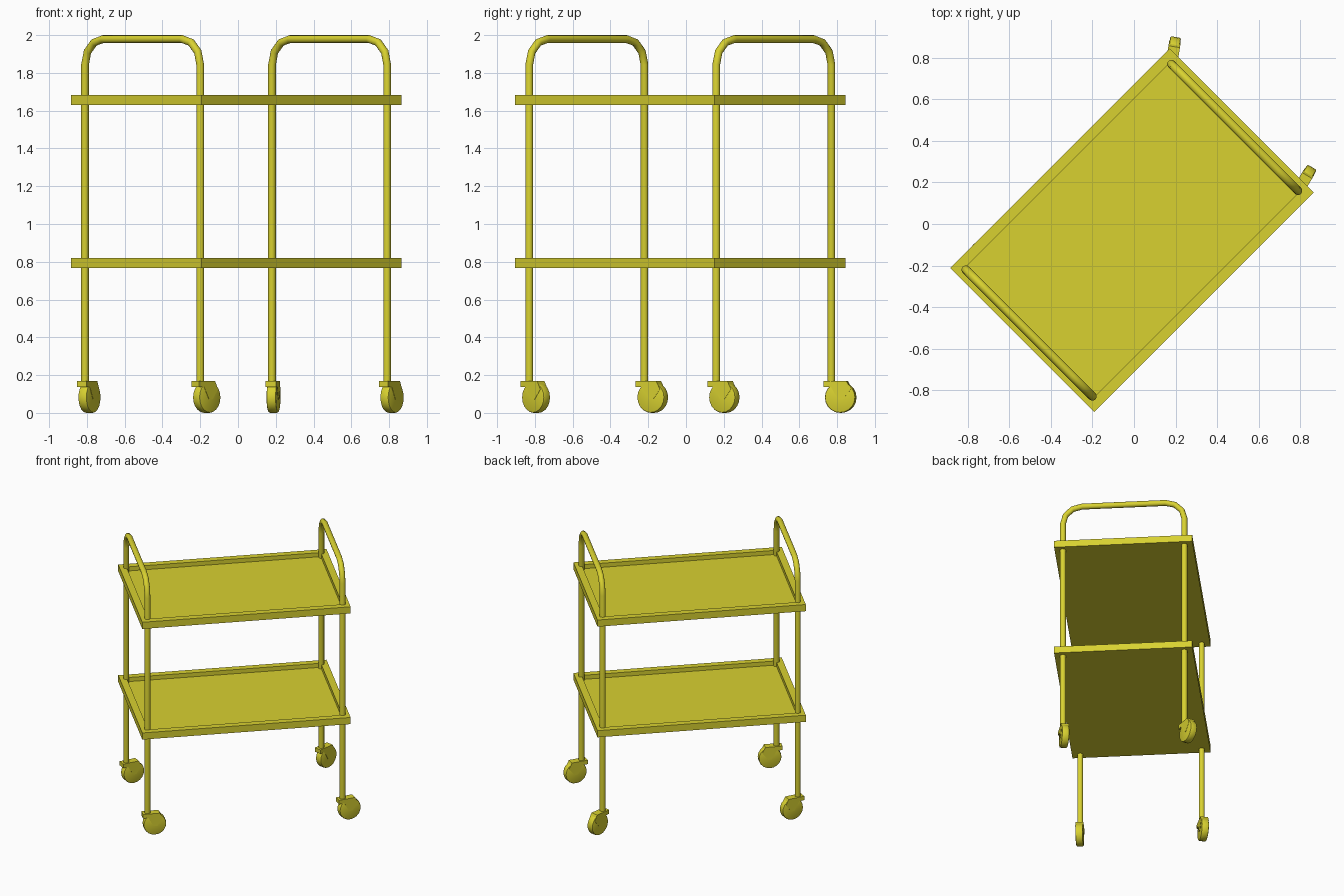
import bpy, bmesh, math
from mathutils import Matrix, Vector

if "Cube" in bpy.data.objects:
    bpy.data.objects.remove(bpy.data.objects["Cube"])

yellow = bpy.data.materials.new("yellow_paint")
yellow.diffuse_color = (0.69, 0.64, 0.03, 1)
yellow.use_nodes = True
yellow.node_tree.nodes["Principled BSDF"].inputs["Base Color"].default_value = yellow.diffuse_color

# the whole trolley is turned 45 degrees
FRAME = Matrix.Translation((-0.01, -0.03, 0)) @ Matrix.Rotation(math.radians(45), 4, 'Z')
LEG_X, LEG_Y = 0.70, 0.431


def finish(name, bm, matrix, smooth=False):
    bmesh.ops.recalc_face_normals(bm, faces=bm.faces)
    mesh = bpy.data.meshes.new(name)
    bm.to_mesh(mesh)
    bm.free()
    mesh.materials.append(yellow)
    obj = bpy.data.objects.new(name, mesh)
    bpy.context.collection.objects.link(obj)
    obj.matrix_world = matrix
    if smooth:
        select(obj)
        bpy.ops.object.shade_smooth_by_angle(angle=math.radians(35))
    return obj


def select(obj):
    bpy.ops.object.select_all(action='DESELECT')
    obj.select_set(True)
    bpy.context.view_layer.objects.active = obj


def tray(name, z):
    # slab with a wide rim and a sunken floor
    bm = bmesh.new()
    bmesh.ops.create_cube(bm, size=1, matrix=Matrix.Translation((0, 0, z)) @ Matrix.Diagonal((1.495, 0.98, 0.052, 1)))
    top = max(bm.faces, key=lambda f: f.calc_center_median().z)
    bmesh.ops.inset_region(bm, faces=[top], thickness=0.071)
    floor = bmesh.ops.extrude_face_region(bm, geom=[top])["geom"]
    bmesh.ops.delete(bm, geom=[top], context='FACES_ONLY')
    bmesh.ops.translate(bm, verts=[v for v in floor if isinstance(v, bmesh.types.BMVert)], vec=(0, 0, -0.032))
    finish(name, bm, FRAME)


def hoop(name, x):
    # two legs joined by a handle with rounded corners
    r, top = 0.135, 1.979
    arc = [(LEG_Y - r + r * math.cos(a), top - r + r * math.sin(a))
           for a in (math.radians(d) for d in (0, 30, 60, 90))]
    half = [(LEG_Y, 0.14)] + arc
    path = half + [(-y, z) for y, z in reversed(half)]
    curve = bpy.data.curves.new(name, 'CURVE')
    curve.dimensions = '3D'
    curve.bevel_depth = 0.021
    curve.bevel_resolution = 4
    curve.use_fill_caps = True
    spline = curve.splines.new('POLY')
    spline.points.add(len(path) - 1)
    for p, (y, z) in zip(spline.points, path):
        p.co = (x, y, z, 1)
    curve.materials.append(yellow)
    obj = bpy.data.objects.new(name, curve)
    bpy.context.collection.objects.link(obj)
    obj.matrix_world = FRAME
    select(obj)
    bpy.ops.object.convert(target='MESH')
    bpy.ops.object.shade_smooth_by_angle(angle=math.radians(35))


def caster(name, x, y, heading):
    pivot = FRAME @ Vector((x, y, 0))
    m = Matrix.Translation(pivot) @ Matrix.Rotation(math.radians(heading), 4, 'Z')
    # wheel trailing behind the leg
    bm = bmesh.new()
    bmesh.ops.create_cone(bm, cap_ends=True, segments=20, radius1=0.082, radius2=0.082, depth=0.052,
                          matrix=Matrix.Translation((0.05, 0, 0.082)) @ Matrix.Rotation(math.pi / 2, 4, 'X'))
    rims = [e for e in bm.edges if abs(e.verts[0].co.y - e.verts[1].co.y) < 1e-4]
    bmesh.ops.bevel(bm, geom=rims, offset=0.008, segments=2, profile=0.5, affect='EDGES')
    finish(name + "_wheel", bm, m, True)
    # fork: side profile extruded across the wheel
    profile = [(-0.038, 0.168), (0.085, 0.168), (0.108, 0.125), (0.065, 0.07),
               (0.04, 0.07), (0.002, 0.137), (-0.038, 0.137)]
    bm = bmesh.new()
    face = bm.faces.new([bm.verts.new((px, -0.028, pz)) for px, pz in profile])
    side = bmesh.ops.extrude_face_region(bm, geom=[face])["geom"]
    bmesh.ops.translate(bm, verts=[v for v in side if isinstance(v, bmesh.types.BMVert)], vec=(0, 0.056, 0))
    finish(name + "_fork", bm, m)


tray("lower_tray", 0.793)
tray("upper_tray", 1.656)
hoop("left_leg_hoop", -LEG_X)
hoop("right_leg_hoop", LEG_X)

# casters each swivelled a little differently
caster("left_back_caster", -LEG_X, LEG_Y, 62)
caster("left_front_caster", -LEG_X, -LEG_Y, 46)
caster("right_back_caster", LEG_X, LEG_Y, 81)
caster("right_front_caster", LEG_X, -LEG_Y, 59)
